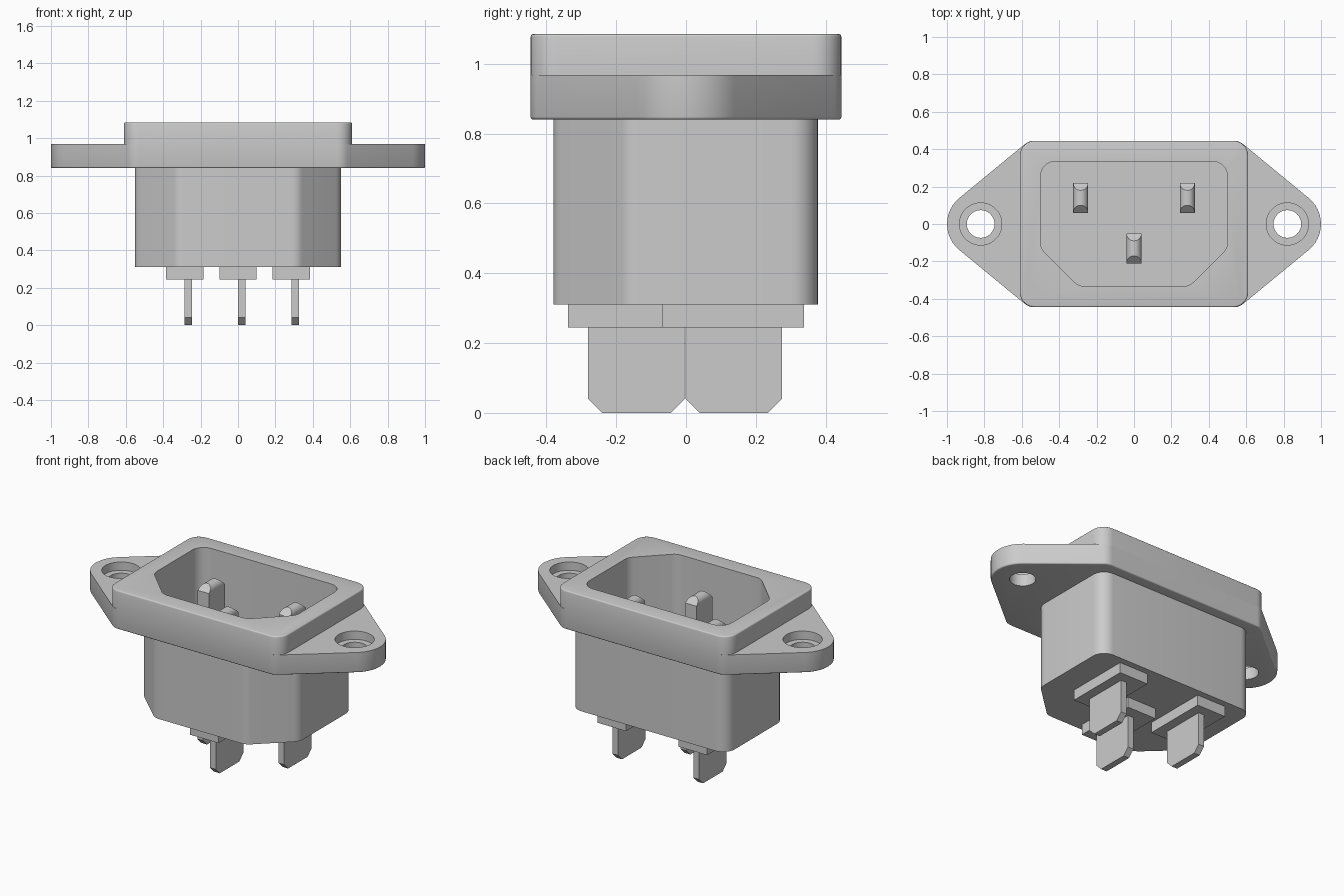
import bpy
import bmesh
import math
from mathutils import Vector

cube = bpy.data.objects.get("Cube")
if cube:
    bpy.data.objects.remove(cube, do_unlink=True)

grey = bpy.data.materials.new("plain_grey")
grey.use_nodes = True
colour = (0.6, 0.6, 0.6, 1)
grey.diffuse_color = colour
for node in grey.node_tree.nodes:
    if node.type == 'BSDF_PRINCIPLED':
        node.inputs["Base Color"].default_value = colour

parts = []


def rounded(corners, steps=8):
    """Outline of a polygon whose corners (a, b, radius) are rounded."""
    outline = []
    for i, (a, b, r) in enumerate(corners):
        p = Vector((a, b))
        if r == 0:
            outline.append(p)
            continue
        u = (Vector(corners[i - 1][:2]) - p).normalized()
        v = (Vector(corners[(i + 1) % len(corners)][:2]) - p).normalized()
        half = u.angle(v) / 2
        centre = p + (u + v).normalized() * (r / math.sin(half))
        start = (p + u * (r / math.tan(half)) - centre).normalized()
        end = (p + v * (r / math.tan(half)) - centre).normalized()
        outline += [centre + start.slerp(end, k / steps) * r for k in range(steps + 1)]
    return outline


def mirrored(half):
    """Complete a right-hand corner list across x = 0."""
    return half + [(-a, b, r) for a, b, r in reversed(half)]


def prism(name, outline, lo, hi, axis='z', soft=()):
    """Extrude an outline along an axis; soft lists the ends with a small fillet."""
    place = {'x': lambda a, b, c: (c, a, b),
             'y': lambda a, b, c: (a, c, b),
             'z': lambda a, b, c: (a, b, c)}[axis]
    bm = bmesh.new()
    rings = [[bm.verts.new(place(p[0], p[1], c)) for p in outline] for c in (lo, hi)]
    caps = [bm.faces.new(ring) for ring in rings]
    n = len(outline)
    for i in range(n):
        j = (i + 1) % n
        bm.faces.new((rings[0][i], rings[0][j], rings[1][j], rings[1][i]))
    bmesh.ops.recalc_face_normals(bm, faces=bm.faces)
    edges = [e for end in soft for e in caps[end].edges]
    if edges:
        bmesh.ops.bevel(bm, geom=edges, offset=0.008, segments=3,
                        profile=0.5, affect='EDGES')
    mesh = bpy.data.meshes.new(name)
    bm.to_mesh(mesh)
    bm.free()
    mesh.materials.append(grey)
    ob = bpy.data.objects.new(name, mesh)
    bpy.context.collection.objects.link(ob)
    parts.append(ob)
    return ob


def circle(x, r, n=40):
    return [(x + r * math.cos(math.tau * k / n), r * math.sin(math.tau * k / n))
            for k in range(n)]


def cut(target, cutter):
    mod = target.modifiers.new("cut", 'BOOLEAN')
    mod.operation = 'DIFFERENCE'
    mod.solver = 'EXACT'
    mod.object = cutter
    with bpy.context.temp_override(object=target, active_object=target,
                                   selected_objects=[target]):
        bpy.ops.object.modifier_apply(modifier=mod.name)


def discard(cutter):
    parts.remove(cutter)
    bpy.data.objects.remove(cutter, do_unlink=True)


# Housing: body, mounting flange and raised rim
R = 0.08
body = prism("body", rounded(mirrored(
    [(0.32, -0.38, R), (0.55, -0.165, R), (0.55, 0.378, R)])), 0.31, 0.84)
flange = prism("flange", rounded(
    [(1.103, 0, 0.18), (0.562, 0.445, R), (-0.562, 0.445, R),
     (-1.103, 0, 0.18), (-0.562, -0.445, R), (0.562, -0.445, R)], 12),
    0.84, 0.968, soft=(0,))
rim = prism("rim", rounded(mirrored([(0.61, -0.445, R), (0.61, 0.445, R)])),
            0.968, 1.085, soft=(1,))

# Socket cavity through rim and flange down to the floor of the body
cavity = prism("cavity_cutter", rounded(mirrored(
    [(0.295, -0.333, R), (0.5, -0.13, R), (0.5, 0.335, R)])), 0.41, 1.3)
for shell in (body, flange, rim):
    cut(shell, cavity)
discard(cavity)

# Screw holes with counterbores
for side in (-1, 1):
    for radius, low in ((0.074, 0.7), (0.113, 0.915)):
        drill = prism("hole_cutter", circle(side * 0.82, radius), low, 1.2)
        cut(flange, drill)
        discard(drill)

# Contacts: pin in the cavity, base pad and solder tab below
TIP = 0.99
for label, x, y, ty in (("right", -0.285, 0.14, 0.137),
                        ("left", 0.285, 0.14, 0.137),
                        ("centre", 0, -0.13, -0.142)):
    pin = prism(label + "_pin", rounded(
        [(x - 0.04, 0.38, 0), (x + 0.04, 0.38, 0),
         (x + 0.04, TIP, 0.039), (x - 0.04, TIP, 0.039)]), y - 0.08, y + 0.08, 'y')
    # Sloped ends on the pin tip
    bm = bmesh.new()
    bm.from_mesh(pin.data)
    for s in (-1, 1):
        res = bmesh.ops.bisect_plane(
            bm, geom=bm.verts[:] + bm.edges[:] + bm.faces[:],
            plane_co=(x, y + s * 0.04, TIP), plane_no=(0, s, 1), clear_outer=True)
        open_edges = [g for g in res["geom_cut"] if isinstance(g, bmesh.types.BMEdge)]
        bmesh.ops.holes_fill(bm, edges=open_edges, sides=0)
    bmesh.ops.recalc_face_normals(bm, faces=bm.faces)
    bm.to_mesh(pin.data)
    bm.free()

    pad_y = math.copysign(0.135, y)
    prism(label + "_pad", [(x - 0.1, pad_y - 0.203), (x + 0.1, pad_y - 0.203),
                           (x + 0.1, pad_y + 0.203), (x - 0.1, pad_y + 0.203)],
          0.245, 0.31)
    w, c = 0.138, 0.04
    prism(label + "_tab", [(ty - w, 0.245), (ty - w, c), (ty - w + c, 0),
                           (ty + w - c, 0), (ty + w, c), (ty + w, 0.245)],
          x, x + 0.04, 'x')

# Smooth shading with sharp edges kept
bpy.ops.object.select_all(action='DESELECT')
for ob in parts:
    ob.select_set(True)
bpy.context.view_layer.objects.active = body
bpy.ops.object.shade_smooth_by_angle(angle=math.radians(35))
